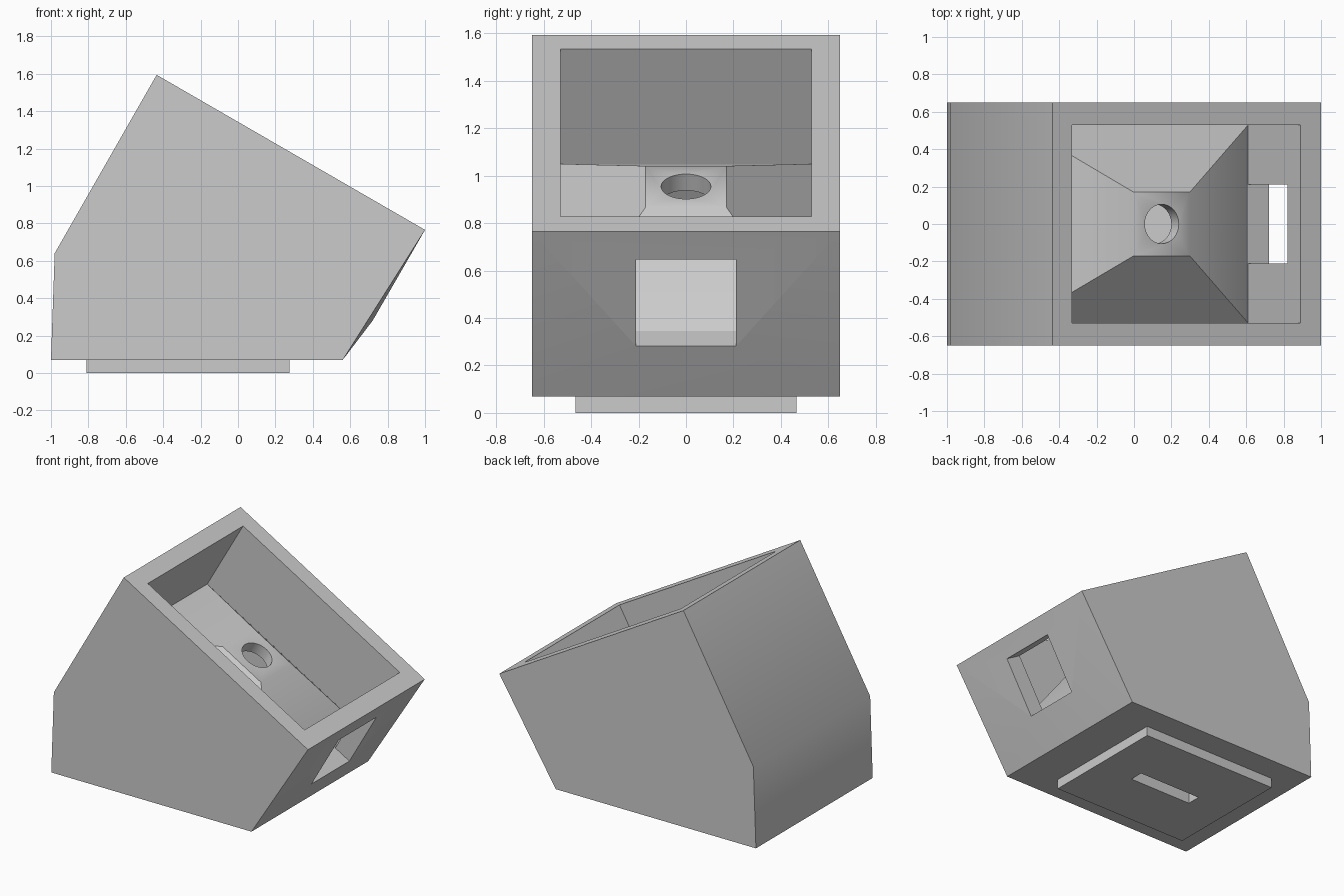
import bpy, bmesh, math
from mathutils import Matrix, Vector

cube = bpy.data.objects.get("Cube")
if cube:
    bpy.data.objects.remove(cube, do_unlink=True)

grey = bpy.data.materials.new("light_grey_plastic")
grey.use_nodes = True
grey.diffuse_color = (0.6, 0.6, 0.6, 1)
grey.node_tree.nodes["Principled BSDF"].inputs["Base Color"].default_value = (0.6, 0.6, 0.6, 1)

# Tilted frame of the sloping top: local x runs down the slope, local z points out of it
TILT = Matrix.Translation((0.28, 0, 1.1825)) @ Matrix.Rotation(math.radians(30), 4, 'Y')


def finish(bm, name, matrix=Matrix()):
    bm.transform(matrix)
    bmesh.ops.recalc_face_normals(bm, faces=bm.faces[:])
    mesh = bpy.data.meshes.new(name)
    bm.to_mesh(mesh)
    bm.free()
    mesh.materials.append(grey)
    ob = bpy.data.objects.new(name, mesh)
    bpy.context.collection.objects.link(ob)
    return ob


def hull(name, points):
    bm = bmesh.new()
    for p in points:
        bm.verts.new(p)
    bmesh.ops.convex_hull(bm, input=bm.verts[:])
    bmesh.ops.dissolve_limit(bm, angle_limit=0.005, verts=bm.verts[:], edges=bm.edges[:])
    return finish(bm, name)


def prism(profile, half_width):
    return [(x, s * half_width, z) for x, z in profile for s in (-1, 1)]


def loft(name, rings, matrix=Matrix(), center=(0, 0)):
    """Stack of rectangles given as (half x, half y, z), capped at both ends."""
    bm = bmesh.new()
    loops = [[bm.verts.new((center[0] + a * hx, center[1] + b * hy, z))
              for a, b in ((-1, -1), (1, -1), (1, 1), (-1, 1))] for hx, hy, z in rings]
    for low, high in zip(loops, loops[1:]):
        for i in range(4):
            j = (i + 1) % 4
            bm.faces.new((low[i], low[j], high[j], high[i]))
    bm.faces.new(loops[0])
    bm.faces.new(loops[-1])
    return finish(bm, name, matrix)


def cut(target, cutter):
    mod = target.modifiers.new("cut", 'BOOLEAN')
    mod.operation = 'DIFFERENCE'
    mod.solver = 'EXACT'
    mod.object = cutter
    cutter.hide_render = True


# Wedge-shaped housing, its right face folded slightly below the window
profile = [(-1, 0.07), (0.56, 0.07), (1, 0.765), (-0.435, 1.594), (-0.98, 0.64)]
housing = hull("housing", prism(profile, 0.65) + prism([(0.72, 0.28)], 0.21))

# Foot plate
foot = loft("foot_plate", [(0.5425, 0.465, 0), (0.5425, 0.465, 0.07)], center=(-0.2675, 0))

# Tray with a raised truncated pyramid on its floor
tray = loft("tray_cutter", [(0.705, 0.53, 0.1), (0.705, 0.53, -0.56), (0.173, 0.17, -0.263)], TILT)

# Window from the tray out through the right face
window = loft("window_cutter", [(0.2, 0.21, -0.56), (0.2, 0.21, -0.139)], TILT, (0.904, 0))

# Hollow under the tray, reaching up inside the pyramid
hollow = hull("hollow_cutter", prism(
    [(-0.87, 0.19), (0.5, 0.19), (0.5, 0.32), (-0.62, 0.966), (-0.87, 0.62)], 0.53))
peak = loft("peak_cutter", [(0.69, 0.515, -0.65), (0.173, 0.17, -0.343)], TILT)

# Round hole in the pyramid top
bm = bmesh.new()
bmesh.ops.create_cone(bm, cap_ends=True, segments=48, radius1=0.105, radius2=0.105, depth=0.2)
hole = finish(bm, "hole_cutter", TILT @ Matrix.Translation((0, 0, -0.28)))

# Cable slot through the foot
slot = loft("slot_cutter", [(0.25, 0.05, -0.1), (0.25, 0.05, 0.25)], center=(-0.27, 0))

for cutter in (tray, window, hollow, peak, hole, slot):
    cut(housing, cutter)
cut(foot, slot)

# Bake the cuts, shade, and drop the cutters
bpy.context.view_layer.update()
graph = bpy.context.evaluated_depsgraph_get()
baked = {ob: bpy.data.meshes.new_from_object(ob.evaluated_get(graph)) for ob in (housing, foot)}
for ob, mesh in baked.items():
    ob.modifiers.clear()
    ob.data = mesh
for cutter in (tray, window, hollow, peak, hole, slot):
    bpy.data.objects.remove(cutter, do_unlink=True)

bpy.ops.object.select_all(action='DESELECT')
for ob in (housing, foot):
    ob.select_set(True)
bpy.context.view_layer.objects.active = housing
bpy.ops.object.shade_smooth_by_angle(angle=math.radians(30))
